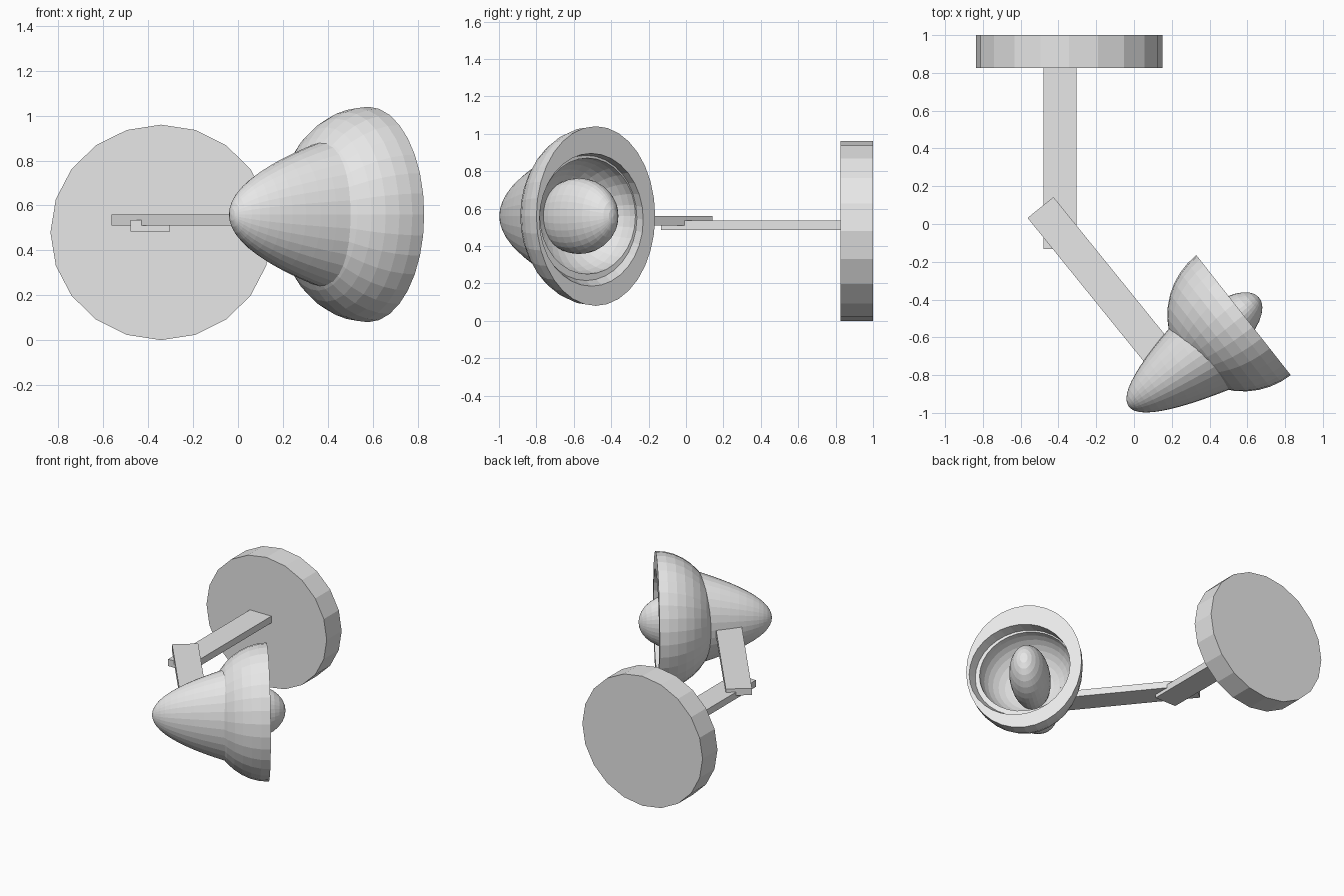
import bpy, bmesh, math
from mathutils import Matrix, Vector

cube = bpy.data.objects.get("Cube")
if cube:
    bpy.data.objects.remove(cube, do_unlink=True)

GREY = (0.8, 0.8, 0.8, 1)
mat = bpy.data.materials.new("plain grey")
mat.use_nodes = True
mat.diffuse_color = GREY
mat.node_tree.nodes["Principled BSDF"].inputs["Base Color"].default_value = GREY


def finish(name, bm, matrix):
    bmesh.ops.recalc_face_normals(bm, faces=bm.faces)
    mesh = bpy.data.meshes.new(name)
    bm.to_mesh(mesh)
    bm.free()
    mesh.materials.append(mat)
    ob = bpy.data.objects.new(name, mesh)
    ob.matrix_world = matrix
    bpy.context.collection.objects.link(ob)
    return ob


def facing(location, degrees):
    """Local x is the axis of the part, turned about the vertical."""
    return Matrix.Translation(location) @ Matrix.Rotation(math.radians(degrees), 4, 'Z')


def box(name, length, width, height, matrix):
    bm = bmesh.new()
    bmesh.ops.create_cube(bm, size=1, matrix=Matrix.Diagonal((length, width, height, 1)))
    return finish(name, bm, matrix)


def loft(name, rings, matrix, segments=32):
    """Skin elliptical rings: (axial, y radius, z radius, y shift, z shift)."""
    bm = bmesh.new()
    previous = None
    for a, ry, rz, dy, dz in rings:
        if ry < 1e-4:
            ring = [bm.verts.new((a, dy, dz))] * segments
        else:
            ring = []
            for i in range(segments):
                t = math.tau * i / segments
                ring.append(bm.verts.new((a, ry * math.cos(t) + dy, rz * math.sin(t) + dz)))
        if previous:
            for i in range(segments):
                j = (i + 1) % segments
                corners = [previous[i], previous[j], ring[j], ring[i]]
                bm.faces.new(list(dict.fromkeys(corners)))
        previous = ring
    return finish(name, bm, matrix)


# Wall plate: a twenty-sided disc facing the front
bm = bmesh.new()
bmesh.ops.create_cone(bm, cap_ends=True, segments=20, radius1=1, radius2=1, depth=1)
bmesh.ops.transform(bm, verts=bm.verts, matrix=(
    Matrix.Diagonal((0.493, 0.175, 0.48, 1)) @ Matrix.Rotation(math.pi / 2, 4, 'X')))
finish("wall_plate", bm, Matrix.Translation((-0.343, 0.9125, 0.48)))

# Two flat arms, the second lapped over the first
box("wall_arm", 0.97, 0.176, 0.05, facing((-0.392, 0.352, 0.51), 90))
start = Vector((-0.495, 0.0875, 0.535))
turn = math.radians(-51)
reach = 1.02
middle = start + Vector((math.cos(turn), math.sin(turn), 0)) * reach / 2
box("lamp_arm", reach, 0.176, 0.05, facing(middle, -51))

# Bowl shade: half an ellipsoid, flat rim, stepped hollow
STEPS = 10
quarter = [math.pi / 2 * i / STEPS for i in range(STEPS + 1)]
rings = [(-0.404 * math.cos(t), 0.404 * math.sin(t), 0.48 * math.sin(t), 0, 0)
         for t in quarter]
rings.append((0, 0.353, 0.355, -0.03, -0.02))
rings.append((-0.07, 0.345, 0.335, -0.01, -0.01))
rings += [(-0.07 - 0.26 * math.cos(t), 0.325 * math.sin(t), 0.31 * math.sin(t), 0, 0)
          for t in reversed(quarter)]
loft("bowl_shade", rings, facing((0.58, -0.4825, 0.56), 38.2))

# Pointed rear housing: a paraboloid running into the bowl
rings = []
for i in range(13):
    k = i / 12
    a = 0.5 * k * k
    rings.append((a, math.sqrt(0.112 * a), math.sqrt(0.212 * a), 0, 0))
loft("lamp_housing", rings, facing((-0.029, -0.965, 0.56), 35))

# Bulb
bm = bmesh.new()
bmesh.ops.create_uvsphere(bm, u_segments=32, v_segments=16, radius=1, matrix=(
    Matrix.Diagonal((0.28, 0.137, 0.203, 1)) @ Matrix.Rotation(math.pi / 2, 4, 'Y')))
finish("bulb", bm, facing((0.45, -0.572, 0.56), 41))
